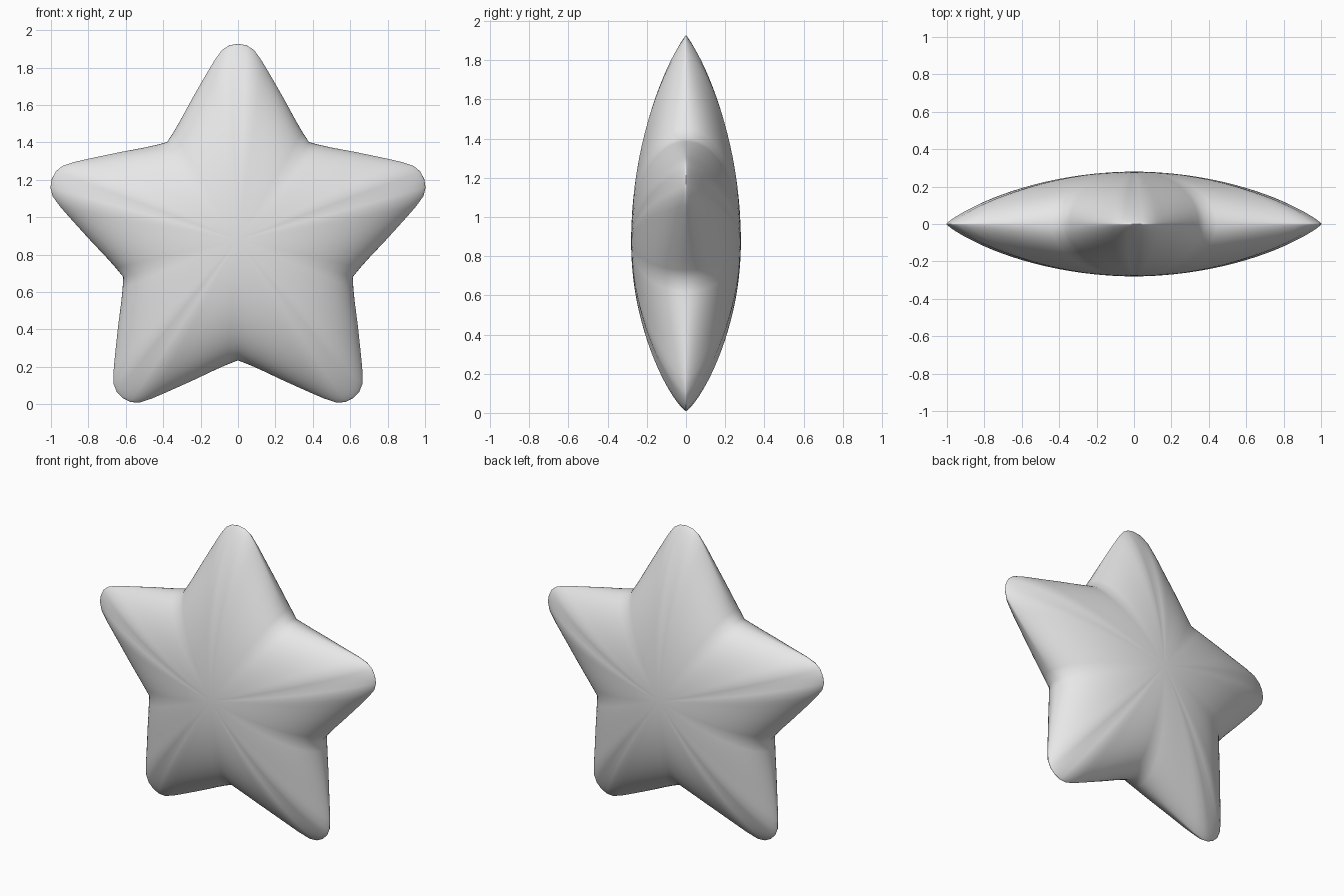
import bpy, bmesh, math

if "Cube" in bpy.data.objects:
    bpy.data.objects.remove(bpy.data.objects["Cube"], do_unlink=True)

ARMS, RINGS = 5, 22
HALF_DEPTH, CENTRE_Z = 0.28, 0.88

# Half an arm's outline from tip to valley: (across, along) from the star's centre
HALF_ARM = [(0, 1.047), (.045, 1.04), (.085, 1.015), (.125, .96), (.155, .91),
            (.19, .85), (.25, .745), (.31, .635), (.345, .575), (.379, .522)]


def star_outline():
    """Polar outline as (angle, radius, blend), where blend is 0 at a tip and 1 at a valley."""
    half = [(math.atan2(a, b), math.hypot(a, b)) for a, b in HALF_ARM]
    arm = [(-a, r) for a, r in reversed(half[1:])] + half[:-1]
    step = math.tau / ARMS
    return [(i * step + a, r, math.sin(abs(a) / step * math.pi))
            for i in range(ARMS) for a, r in arm]


def half_thickness(s, blend):
    """Arms taper to a narrow tip while the valleys and flanks stay round."""
    power = 1.9 + 0.2 * blend
    fall = 0.87 - 0.37 * blend
    return HALF_DEPTH * max(0.0, 1 - s ** power) ** fall


def build_star():
    bm = bmesh.new()
    outline = star_outline()
    n = len(outline)

    def ring(s, side):
        return [bm.verts.new((s * r * math.sin(a),
                              side * half_thickness(s, b),
                              CENTRE_Z + s * r * math.cos(a)))
                for a, r, b in outline]

    rim = ring(1.0, 0)
    for side in (-1, 1):
        # Rings crowd towards the rim, where the surface turns over
        loops = [ring(math.sin(k / RINGS * math.pi / 2), side) for k in range(1, RINGS)]
        loops.append(rim)
        hub = bm.verts.new((0, side * HALF_DEPTH, CENTRE_Z))
        for i in range(n):
            j = (i + 1) % n
            bm.faces.new((hub, loops[0][i], loops[0][j]))
            for inner, outer in zip(loops, loops[1:]):
                bm.faces.new((inner[i], outer[i], outer[j], inner[j]))
    bmesh.ops.recalc_face_normals(bm, faces=bm.faces)
    for face in bm.faces:
        face.smooth = True
    mesh = bpy.data.meshes.new("star_body")
    bm.to_mesh(mesh)
    bm.free()
    body = bpy.data.objects.new("star_body", mesh)
    bpy.context.collection.objects.link(body)
    return body


# Plain grey finish
grey = bpy.data.materials.new("light_grey")
grey.use_nodes = True
colour = (0.8, 0.8, 0.8, 1)
grey.diffuse_color = colour
grey.node_tree.nodes["Principled BSDF"].inputs["Base Color"].default_value = colour

star = build_star()
star.data.materials.append(grey)
